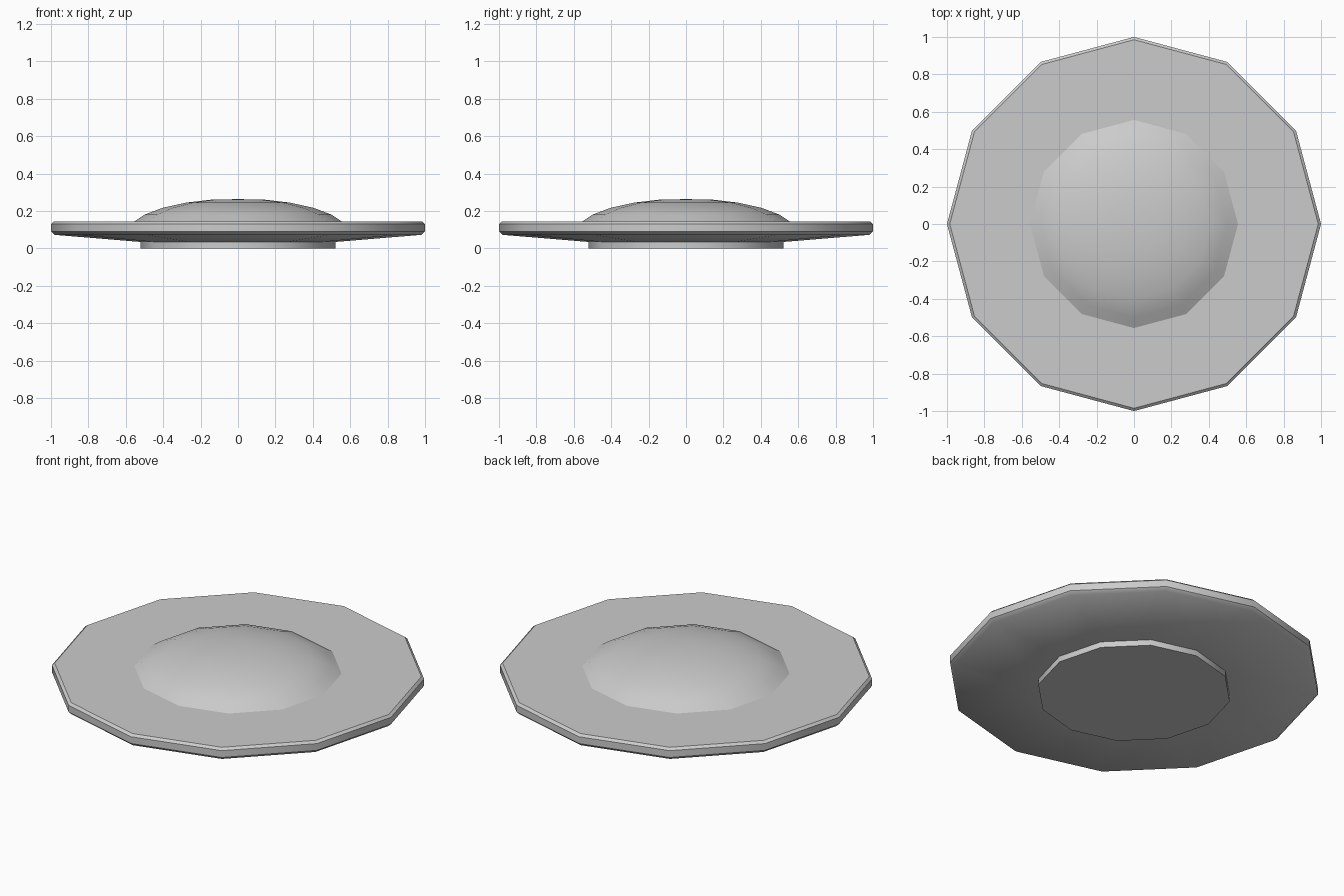
import bpy, bmesh
from math import cos, sin, radians

if "Cube" in bpy.data.objects:
    bpy.data.objects.remove(bpy.data.objects["Cube"])

SIDES = 12


def lathe(name, profile, angle=40):
    """Spin (radius, z) points around z; radius 0 closes to a point, open ends get caps."""
    bm = bmesh.new()
    rings = []
    for r, z in profile:
        if r == 0:
            rings.append([bm.verts.new((0, 0, z))])
        else:
            rings.append([bm.verts.new((r * cos(radians(360 * i / SIDES)),
                                        r * sin(radians(360 * i / SIDES)), z))
                          for i in range(SIDES)])
    for a, b in zip(rings, rings[1:]):
        for i in range(SIDES):
            j = (i + 1) % SIDES
            if len(b) == 1:
                bm.faces.new((a[i], a[j], b[0]))
            else:
                bm.faces.new((a[i], a[j], b[j], b[i]))
    for ring in (rings[0], rings[-1]):
        if len(ring) > 1:
            bm.faces.new(ring)
    bmesh.ops.recalc_face_normals(bm, faces=bm.faces)
    mesh = bpy.data.meshes.new(name)
    bm.to_mesh(mesh)
    bm.free()
    mesh.polygons.foreach_set("use_smooth", [True] * len(mesh.polygons))
    mesh.set_sharp_from_angle(angle=radians(angle))
    obj = bpy.data.objects.new(name, mesh)
    bpy.context.collection.objects.link(obj)
    return obj


# Short foot under the plate
lathe("foot", [(0.52, 0.0), (0.52, 0.04)])

# Wide plate with sloped underside and bevelled rim
lathe("plate", [(0.52, 0.034), (0.98, 0.072), (1.0, 0.09),
                (1.0, 0.13), (0.985, 0.143)])

# Shallow dome on top
lathe("dome", [(0.567, 0.138), (0.55, 0.146), (0.5, 0.18), (0.405, 0.216),
               (0.28, 0.244), (0.145, 0.26), (0, 0.263)])
